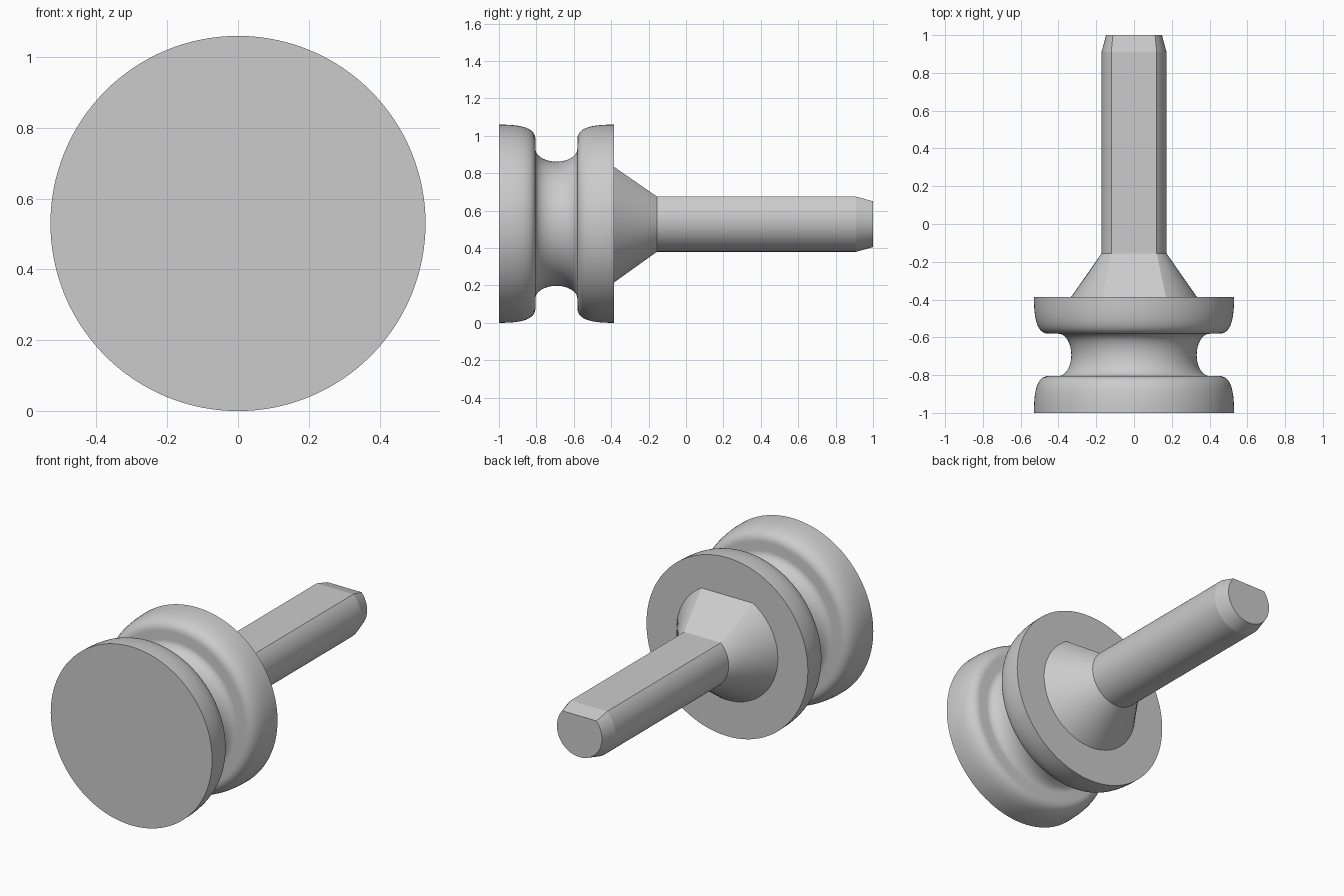
import bpy, bmesh, math

cube = bpy.data.objects.get("Cube")
if cube:
    bpy.data.objects.remove(cube, do_unlink=True)

AXIS_Z = 0.53      # height of the turning axis
BACK = -0.386      # rear face of the head
MID = (BACK - 1) / 2

grey = bpy.data.materials.new("light grey")
grey.use_nodes = True
colour = (0.6, 0.6, 0.6, 1)
grey.diffuse_color = colour
grey.node_tree.nodes["Principled BSDF"].inputs["Base Color"].default_value = colour


def loft(name, rings, cap_first, cap_last, angle):
    """Skin a list of closed rings and shade the result."""
    bm = bmesh.new()
    rows = [[bm.verts.new(p) for p in ring] for ring in rings]
    n = len(rows[0])
    for a, b in zip(rows, rows[1:]):
        for i in range(n):
            j = (i + 1) % n
            bm.faces.new((a[i], a[j], b[j], b[i]))
    if cap_first:
        bm.faces.new(rows[0][::-1])
    if cap_last:
        bm.faces.new(rows[-1])
    # rings run clockwise about +y, so turn faces outward
    bmesh.ops.reverse_faces(bm, faces=bm.faces[:])
    mesh = bpy.data.meshes.new(name)
    bm.to_mesh(mesh)
    bm.free()
    mesh.materials.append(grey)
    obj = bpy.data.objects.new(name, mesh)
    bpy.context.collection.objects.link(obj)
    bpy.ops.object.select_all(action="DESELECT")
    obj.select_set(True)
    bpy.context.view_layer.objects.active = obj
    bpy.ops.object.shade_smooth_by_angle(angle=math.radians(angle))
    return obj


def circle(y, r, n=128):
    return [(r * math.cos(2 * math.pi * i / n), y,
             AXIS_Z + r * math.sin(2 * math.pi * i / n)) for i in range(n)]


def d_section(y, bottom, top, r, n=64):
    """Round section with its upper side cut flat at the given top."""
    centre = bottom + r
    corner = math.asin((top - centre) / r)
    start, sweep = math.pi - corner, math.pi + 2 * corner
    return [(r * math.cos(start + sweep * i / n), y,
             centre + r * math.sin(start + sweep * i / n)) for i in range(n + 1)]


def bezier(p, steps):
    for i in range(steps + 1):
        t = i / steps
        w = ((1 - t) ** 3, 3 * t * (1 - t) ** 2, 3 * t * t * (1 - t), t ** 3)
        yield tuple(sum(k * q[c] for k, q in zip(w, p)) for c in (0, 1))


# Head: one rounded flange and half of the groove, mirrored about the middle
LIP = -0.805
half = list(bezier([(-1, 0.53), (-0.87, 0.53), (LIP, 0.51), (LIP, 0.45)], 14))
for i in range(13):
    a = math.pi / 2 * i / 12
    half.append((MID + (LIP - MID) * math.cos(a), 0.40 - 0.068 * math.sin(a)))
profile = half + [(2 * MID - y, r) for y, r in half[-2::-1]]
loft("grooved_head", [circle(y, r) for y, r in profile], True, True, 40)

# Tapered neck and flat-topped shaft with a chamfered tip
neck_end = d_section(-0.155, 0.38, 0.675, 0.172)
loft("tapered_neck", [d_section(BACK, 0.215, 0.835, 0.333), neck_end],
     False, False, 25)
loft("flat_sided_shaft", [neck_end, d_section(0.91, 0.38, 0.675, 0.172),
                          d_section(1.0, 0.405, 0.65, 0.148)], False, True, 13)
